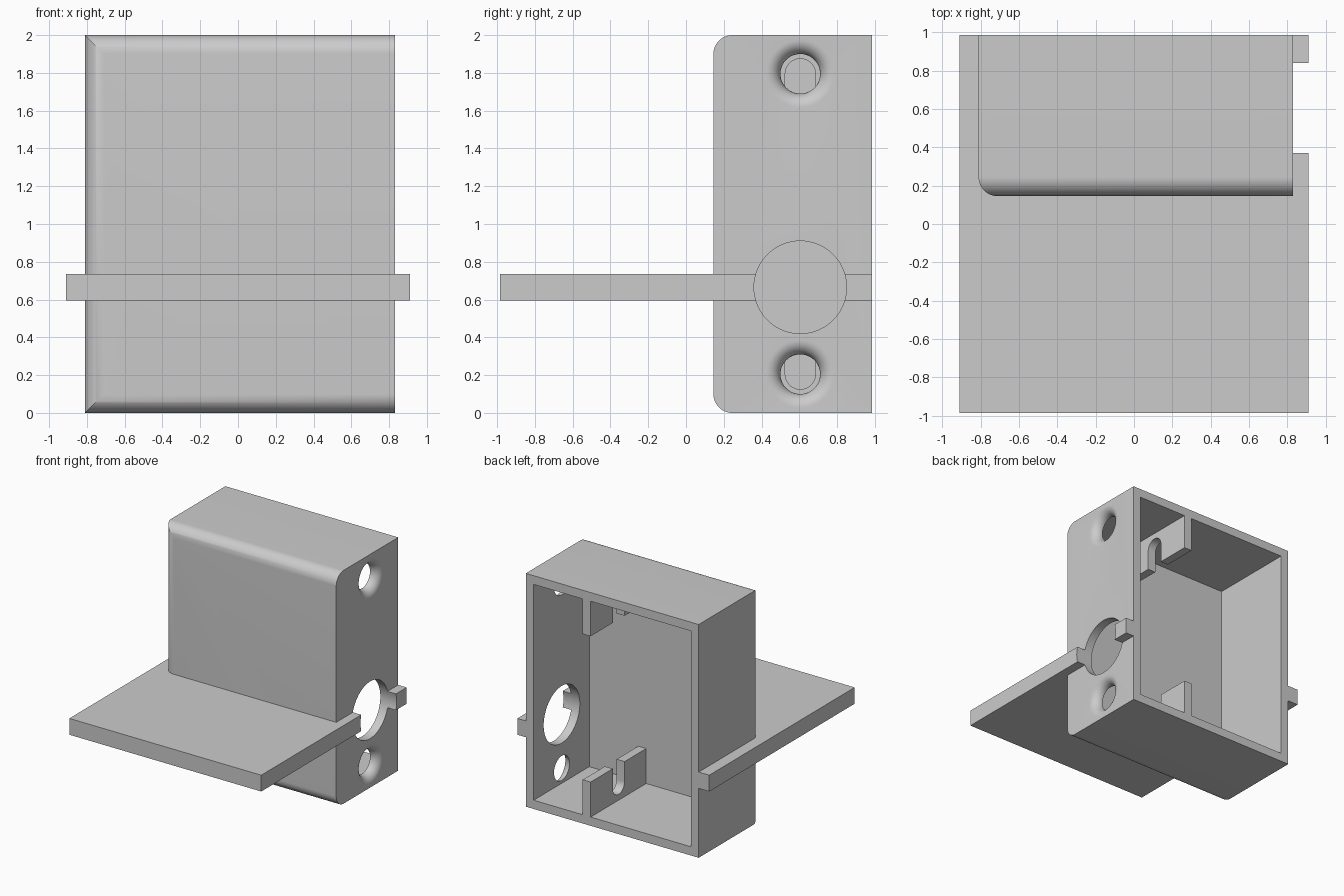
import bpy, bmesh, math

cube = bpy.data.objects.get("Cube")
if cube:
    bpy.data.objects.remove(cube, do_unlink=True)

grey = bpy.data.materials.new("light grey")
grey.use_nodes = True
colour = (0.6, 0.6, 0.6, 1)
grey.diffuse_color = colour
grey.node_tree.nodes["Principled BSDF"].inputs["Base Color"].default_value = colour

# Main dimensions
LEFT, RIGHT, FRONT, BACK, TOP = -0.81, 0.83, 0.145, 0.985, 2.0
WALL, ROUND = 0.075, 0.1
HOLE_Y, SCREW_Z = 0.605, 0.205


def arc(cx, cy, r, start, end, n=16):
    angles = [math.radians(start + (end - start) * i / n) for i in range(n + 1)]
    return [(cx + r * math.cos(a), cy + r * math.sin(a)) for a in angles]


def loft(name, rings):
    """Closed solid through a list of equal-sized point rings."""
    bm = bmesh.new()
    loops = [[bm.verts.new(p) for p in ring] for ring in rings]
    n = len(loops[0])
    for a, b in zip(loops, loops[1:]):
        for i in range(n):
            j = (i + 1) % n
            bm.faces.new((a[i], a[j], b[j], b[i]))
    bm.faces.new(loops[0])
    bm.faces.new(loops[-1])
    bmesh.ops.recalc_face_normals(bm, faces=bm.faces)
    mesh = bpy.data.meshes.new(name)
    bm.to_mesh(mesh)
    bm.free()
    mesh.materials.append(grey)
    obj = bpy.data.objects.new(name, mesh)
    bpy.context.collection.objects.link(obj)
    return obj


def prism_x(name, profile, x0, x1):
    return loft(name, [[(x, y, z) for y, z in profile] for x in (x0, x1)])


def prism_z(name, profile, z0, z1):
    return loft(name, [[(x, y, z) for x, y in profile] for z in (z0, z1)])


def box(name, x0, x1, y0, y1, z0, z1):
    return prism_z(name, [(x0, y0), (x1, y0), (x1, y1), (x0, y1)], z0, z1)


def boolean(obj, cutter, operation="DIFFERENCE"):
    mod = obj.modifiers.new("cut", "BOOLEAN")
    mod.operation, mod.solver, mod.object = operation, "EXACT", cutter
    graph = bpy.context.evaluated_depsgraph_get()
    mesh = bpy.data.meshes.new_from_object(obj.evaluated_get(graph))
    obj.modifiers.clear()
    obj.data = mesh


# Housing block: side profile crossed with plan profile gives mitred rounded edges
f, r = FRONT + ROUND, ROUND
side = [(BACK, 0)] + [(BACK, TOP)] + arc(f, TOP - r, r, 90, 180) + arc(f, r, r, 180, 270)
plan = [(RIGHT, FRONT), (RIGHT, BACK), (LEFT, BACK)] + arc(LEFT + r, f, r, 180, 270)
housing = prism_x("housing", side, LEFT - 0.2, RIGHT)
plan_block = prism_z("plan_cutter", plan, -0.2, TOP + 0.2)
boolean(housing, plan_block, "INTERSECT")

# Flange plate around the housing
flange = box("flange_plate", -0.91, 0.91, -0.985, BACK, 0.595, 0.735)
boolean(flange, housing)

# Open back cavity
cavity = box("cavity_cutter", LEFT + WALL, RIGHT - WALL, 0.232, BACK + 0.2, WALL, TOP - WALL)
boolean(housing, cavity)

# Large round opening through the side wall and flange
opening = prism_x("opening_cutter", arc(HOLE_Y, 0.665, 0.245, 0, 354.375, 63), 0.65, 1.1)
boolean(housing, opening)
boolean(flange, opening)
cutters = [plan_block, cavity, opening]

# Screw holes with a rounded outer lip
lip = [(RIGHT - WALL + WALL * math.sin(t), 0.105 + WALL * (1 - math.cos(t)))
       for t in [math.pi / 2 * i / 12 for i in range(13)]]
lip = [(0.65, 0.105)] + lip + [(1.0, lip[-1][1])]
for z in (SCREW_Z, TOP - SCREW_Z):
    rings = [[(x, y, h) for y, h in arc(HOLE_Y, z, rad, 0, 352.5, 47)] for x, rad in lip]
    hole = loft("screw_hole_cutter", rings)
    boolean(housing, hole)
    cutters.append(hole)

for cutter in cutters:
    bpy.data.objects.remove(cutter, do_unlink=True)

# Slotted ribs inside, bottom and mirrored top
h = 0.375
rib = [(0.232, WALL), (BACK, WALL), (BACK, h), (HOLE_Y + 0.08, h)]
rib += arc(HOLE_Y, SCREW_Z, 0.08, 0, -180) + [(HOLE_Y - 0.08, h), (0.232, h)]
bottom_rib = prism_x("bottom_rib", rib, 0.215, 0.29)
top_rib = prism_x("top_rib", [(y, TOP - z) for y, z in rib], 0.215, 0.29)

# Smooth curved faces, keep edges sharp
bpy.ops.object.select_all(action="DESELECT")
for part in (housing, flange, bottom_rib, top_rib):
    part.select_set(True)
bpy.context.view_layer.objects.active = housing
bpy.ops.object.shade_smooth_by_angle(angle=math.radians(30))
